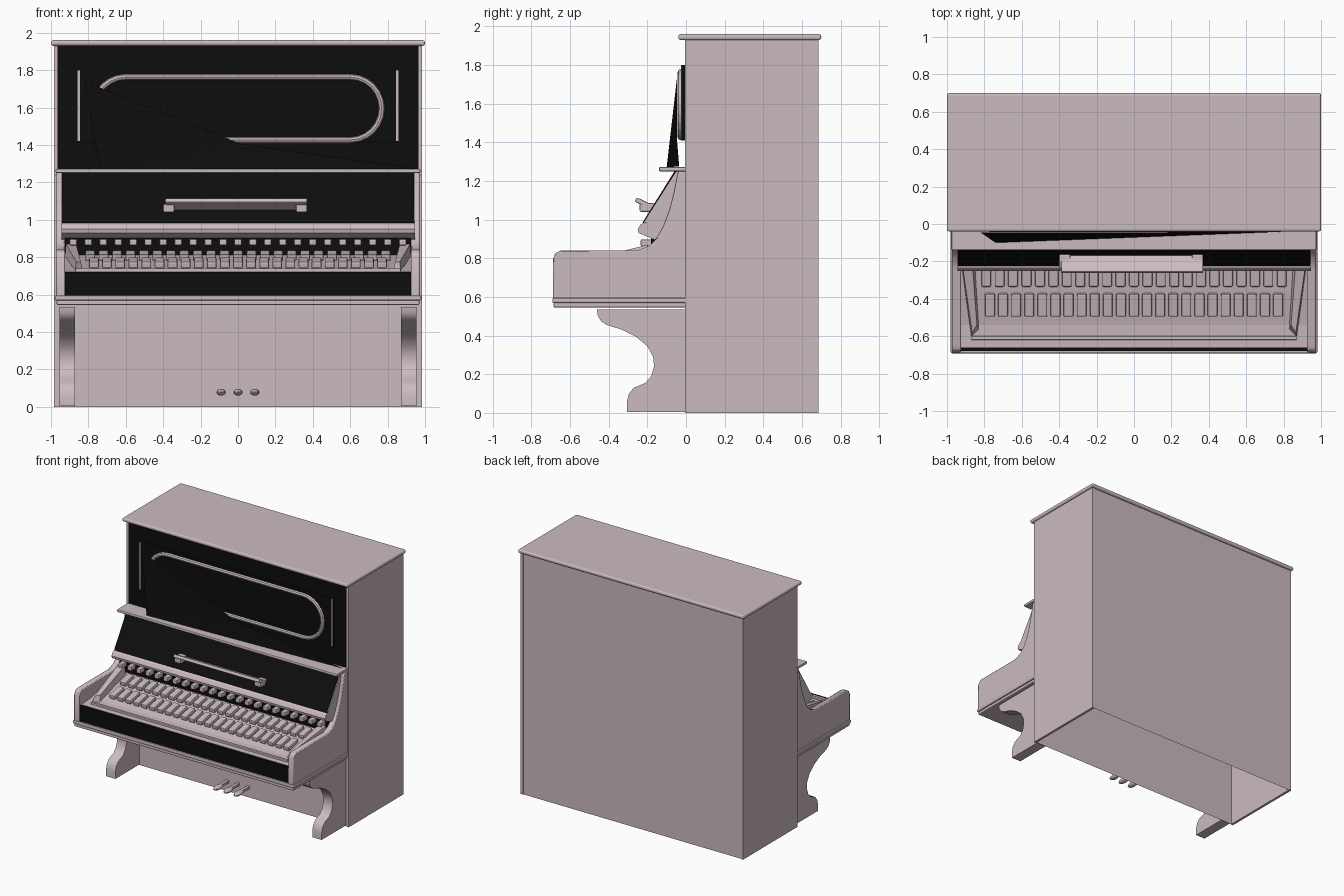
import bpy, bmesh, math
from mathutils import Matrix, Vector

if "Cube" in bpy.data.objects:
    bpy.data.objects.remove(bpy.data.objects["Cube"])


def material(name, rgb):
    m = bpy.data.materials.new(name)
    m.diffuse_color = (*rgb, 1)
    m.use_nodes = True
    m.node_tree.nodes["Principled BSDF"].inputs["Base Color"].default_value = m.diffuse_color
    return m


PALE = material("pale_rose_grey", (0.60, 0.50, 0.52))
BLACK = material("black_lacquer", (0.004, 0.004, 0.004))


def finish(name, bm, mat, bevel=0.0, segs=2):
    bmesh.ops.recalc_face_normals(bm, faces=bm.faces)
    me = bpy.data.meshes.new(name)
    bm.to_mesh(me)
    bm.free()
    ob = bpy.data.objects.new(name, me)
    bpy.context.collection.objects.link(ob)
    me.materials.append(mat)
    if bevel:
        b = ob.modifiers.new("bevel", 'BEVEL')
        b.width, b.segments = bevel, segs
    return ob


def add_box(bm, lo, hi, tilt=0.0):
    c = [(a + b) / 2 for a, b in zip(lo, hi)]
    s = [b - a for a, b in zip(lo, hi)]
    mat = Matrix.Translation(c) @ Matrix.Rotation(tilt, 4, 'X') @ Matrix.Diagonal((*s, 1))
    bmesh.ops.create_cube(bm, size=1, matrix=mat)


def box(name, lo, hi, mat, bevel=0.0, segs=2, tilt=0.0):
    bm = bmesh.new()
    add_box(bm, lo, hi, tilt)
    return finish(name, bm, mat, bevel, segs)


def profile(name, pts, x0, x1, mat, bevel=0.0, smooth=False):
    """Extrude a (y, z) outline along x."""
    bm = bmesh.new()
    f = bm.faces.new([bm.verts.new((x0, y, z)) for y, z in pts])
    r = bmesh.ops.extrude_face_region(bm, geom=[f])
    vs = [v for v in r['geom'] if isinstance(v, bmesh.types.BMVert)]
    bmesh.ops.translate(bm, verts=vs, vec=(x1 - x0, 0, 0))
    ob = finish(name, bm, mat, bevel)
    if smooth:
        bpy.context.view_layer.objects.active = ob
        ob.select_set(True)
        bpy.ops.object.shade_smooth_by_angle(angle=math.radians(35))
        ob.select_set(False)
    return ob


# Cabinet shell, open underneath
bm = bmesh.new()
add_box(bm, (-0.967, 0, 0), (0.967, 0.68, 1.935))
bmesh.ops.delete(bm, geom=[f for f in bm.faces if f.calc_center_median().z < 0.01],
                 context='FACES_ONLY')
finish("cabinet", bm, PALE)
for s in (-1, 1):
    box("side_panel", (min(s * 0.965, s * 0.985), -0.006, 0),
        (max(s * 0.965, s * 0.985), 0.685, 1.935), PALE)
box("lid", (-1, -0.04, 1.93), (1, 0.70, 1.96), PALE, 0.012, 3)

# Upper front panel with raised field and trim
box("upper_panel", (-0.965, -0.006, 1.27), (0.965, 0.01, 1.93), BLACK)
box("raised_field", (-0.86, -0.024, 1.41), (0.86, 0, 1.80), BLACK)
for s in (-1, 1):
    box("field_trim", (s * 0.852 - 0.006, -0.027, 1.42), (s * 0.852 + 0.006, -0.02, 1.80), PALE)

# Long oval moulding on the upper panel
bm = bmesh.new()
path = []
for i in range(26):
    side = 1 if i < 13 else -1
    a = math.radians(-90 + 15 * (i if i < 13 else i - 1))
    path.append((side * 0.60, math.cos(a), math.sin(a)))
section = [(0.152, -0.02), (0.157, -0.038), (0.168, -0.043), (0.18, -0.038), (0.186, -0.02)]
rings = [[bm.verts.new((cx + r * ca, y, 1.595 + r * sa)) for r, y in section]
         for cx, ca, sa in path]
for i, a in enumerate(rings):
    b = rings[(i + 1) % len(rings)]
    for j in range(len(section) - 1):
        bm.faces.new((a[j], a[j + 1], b[j + 1], b[j]))
finish("oval_moulding", bm, PALE)

# Leaning black board covering the lower left of the oval
bm = bmesh.new()
v = [bm.verts.new(p) for p in ((-0.82, -0.046, 1.74), (-0.74, -0.10, 1.272),
                               (0.02, -0.046, 1.405), (0.95, -0.035, 1.275))]
bm.faces.new((v[0], v[1], v[2]))
bm.faces.new((v[1], v[3], v[2]))
finish("leaning_board", bm, BLACK)

# Ledge above the fallboard
box("ledge", (-0.975, -0.14, 1.25), (0.975, 0, 1.272), PALE, 0.006)

# Fallboard: pale core, black face, lower rail
profile("fallboard_core", [(0, 1.25), (-0.05, 1.25), (-0.215, 0.99), (-0.15, 0.91), (0, 0.91)],
        -0.945, 0.945, PALE)
profile("fallboard_face", [(-0.05, 1.25), (-0.06, 1.25), (-0.225, 0.985), (-0.21, 0.98)],
        -0.94, 0.94, BLACK)
profile("fallboard_rail", [(-0.215, 0.985), (-0.235, 0.975), (-0.25, 0.95), (-0.245, 0.93),
                           (-0.16, 0.895), (-0.13, 0.93)], -0.945, 0.945, PALE)

# Music rest with end brackets
box("music_rest", (-0.39, -0.265, 1.07), (0.37, -0.165, 1.095), PALE, 0.006, tilt=-0.45)
for x in (-0.37, 0.34):
    box("rest_bracket", (x - 0.03, -0.24, 1.04), (x + 0.03, -0.16, 1.085), PALE, 0.008)

# Cheek arms with swept tops
arm = [(0, 1.25), (-0.04, 1.25), (-0.06, 1.15), (-0.085, 1.05), (-0.115, 0.97), (-0.15, 0.905),
       (-0.19, 0.865), (-0.25, 0.84), (-0.65, 0.84), (-0.675, 0.828), (-0.688, 0.80),
       (-0.688, 0.59), (0, 0.59)]
for s in (-1, 1):
    profile("cheek_arm", arm, s * 0.925, s * 0.972, PALE, 0.006, True)

# Key shelf in two mouldings
box("key_shelf", (-0.98, -0.692, 0.568), (0.98, 0, 0.595), PALE, 0.008)
box("shelf_lower_moulding", (-0.97, -0.685, 0.545), (0.97, 0, 0.57), PALE, 0.006)

# Key slip, sloping key bed and black strip behind
box("key_slip", (-0.925, -0.68, 0.595), (0.925, -0.66, 0.72), BLACK)
profile("key_bed", [(-0.66, 0.59), (-0.66, 0.722), (-0.54, 0.73), (-0.36, 0.775),
                    (-0.17, 0.815), (-0.17, 0.59)], -0.925, 0.925, PALE)
box("front_key_rail", (-0.87, -0.62, 0.72), (0.87, -0.60, 0.74), PALE, 0.004)
box("stop_strip", (-0.925, -0.18, 0.81), (0.925, -0.15, 0.92), BLACK)

# Slanted key blocks at each end
for s in (-1, 1):
    bm = bmesh.new()
    vs = [bm.verts.new((s * x, y, z)) for x, y, z in
          ((0.83, -0.56, 0.73), (0.87, -0.60, 0.73), (0.925, -0.2, 0.80), (0.85, -0.2, 0.80),
           (0.84, -0.54, 0.775), (0.865, -0.58, 0.775), (0.92, -0.2, 0.87), (0.865, -0.2, 0.87))]
    for q in ((0, 1, 2, 3), (4, 5, 6, 7), (0, 1, 5, 4), (1, 2, 6, 5), (2, 3, 7, 6), (3, 0, 4, 7)):
        bm.faces.new([vs[i] for i in q])
    finish("end_block", bm, PALE)

# Two rows of keys
for name, n, span, y0, y1, z in (("front_keys", 23, 0.77, -0.495, -0.37, 0.77),
                                 ("rear_keys", 23, 0.79, -0.335, -0.22, 0.808)):
    bm = bmesh.new()
    for i in range(n):
        x = -span + 2 * span * i / (n - 1)
        add_box(bm, (x - 0.026, y0, z - 0.018), (x + 0.026, y1, z + 0.018), 0.2)
    finish(name, bm, PALE, 0.008, 2)

# Row of small knobs under the rail
bm = bmesh.new()
for i in range(23):
    x = -0.88 + 1.76 * i / 22
    add_box(bm, (x - 0.02, -0.235, 0.862), (x + 0.02, -0.17, 0.898))
finish("knobs", bm, PALE, 0.008, 2)

# Scrolled front legs
leg = [(0, 0.535), (-0.46, 0.535), (-0.458, 0.505), (-0.44, 0.475), (-0.41, 0.455),
       (-0.33, 0.43), (-0.26, 0.395), (-0.20, 0.345), (-0.17, 0.29), (-0.165, 0.24),
       (-0.18, 0.19), (-0.21, 0.155), (-0.27, 0.13), (-0.295, 0.10), (-0.305, 0.06),
       (-0.305, 0.005), (0, 0.005)]
for s in (-1, 1):
    profile("front_leg", leg, s * 0.872, s * 0.955, PALE, 0.0, True)

# Three pedals
for x in (-0.09, 0, 0.09):
    bm = bmesh.new()
    add_box(bm, (x - 0.012, -0.10, 0.07), (x + 0.012, 0, 0.09))
    bmesh.ops.create_uvsphere(bm, u_segments=12, v_segments=8, radius=1, matrix=Matrix.Translation(
        (x, -0.12, 0.078)) @ Matrix.Diagonal((0.025, 0.055, 0.018, 1)))
    finish("pedal", bm, PALE)
